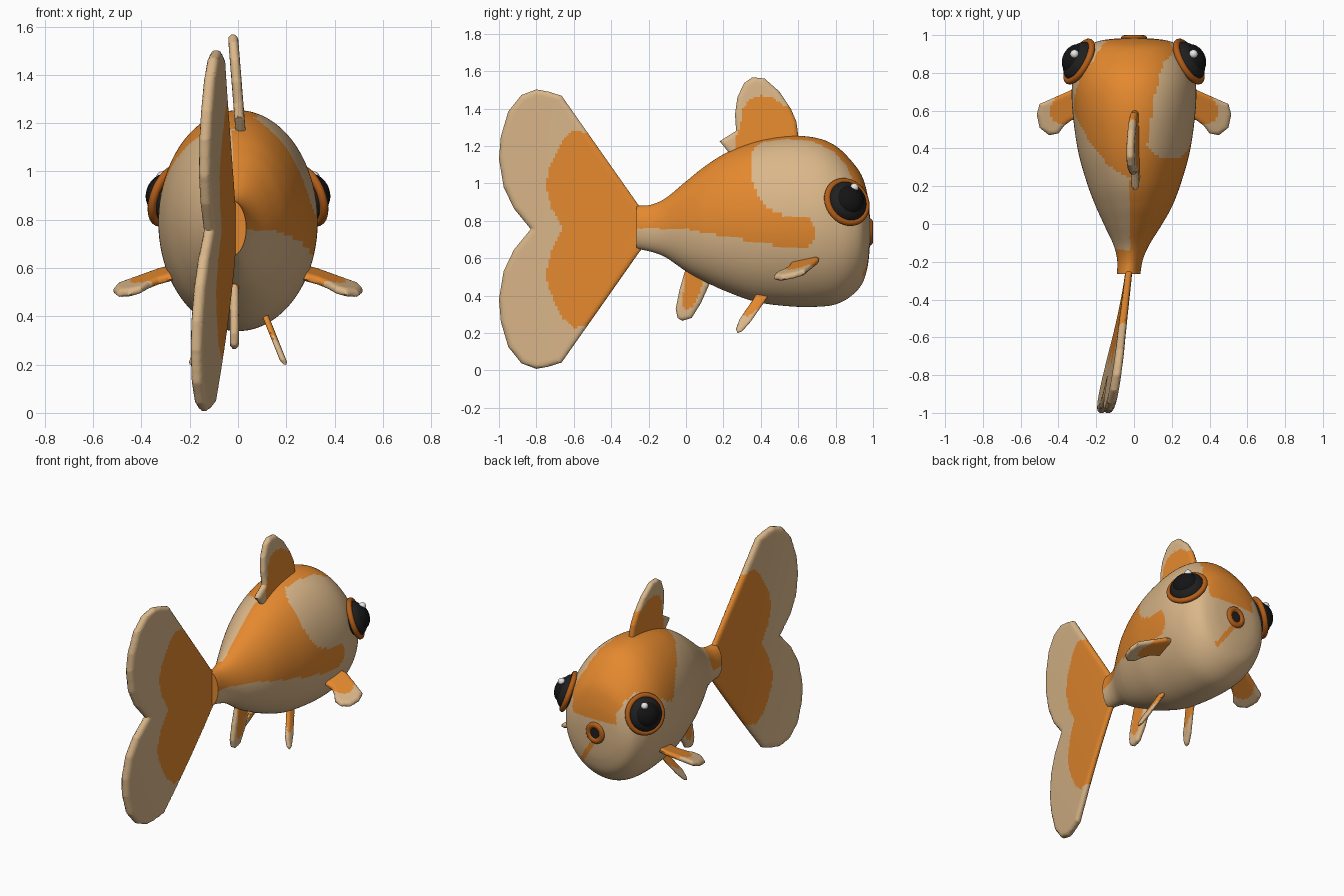
import bpy, bmesh, math
from mathutils import Vector

if "Cube" in bpy.data.objects:
    bpy.data.objects.remove(bpy.data.objects["Cube"])


def mat(name, col):
    m = bpy.data.materials.new(name)
    m.diffuse_color = (*col, 1)
    m.use_nodes = True
    m.node_tree.nodes["Principled BSDF"].inputs["Base Color"].default_value = m.diffuse_color
    return m


CREAM = mat("cream", (0.70, 0.47, 0.25))
ORANGE = mat("orange", (0.78, 0.25, 0.028))
RUST = mat("rust", (0.45, 0.11, 0.009))
BLACK = mat("black", (0.014, 0.014, 0.014))
PUPIL = mat("pupil_black", (0.007, 0.007, 0.007))
WHITE = mat("white", (0.85, 0.85, 0.85))


def inside(p, poly):
    """Point in polygon test."""
    x, y = p
    hit = False
    for (x1, y1), (x2, y2) in zip(poly, poly[1:] + poly[:1]):
        if (y1 > y) != (y2 > y) and x < x1 + (y - y1) * (x2 - x1) / (y2 - y1):
            hit = not hit
    return hit


def seg_dist(p, a, b):
    p, a, b = Vector(p), Vector(a), Vector(b)
    d = b - a
    t = max(0, min(1, (p - a).dot(d) / d.length_squared))
    return (p - a - d * t).length


def build(name, verts, faces, mats, ids, angle=50):
    me = bpy.data.meshes.new(name)
    me.from_pydata(verts, [], faces)
    for m in mats:
        me.materials.append(m)
    me.polygons.foreach_set("material_index", ids)
    bm = bmesh.new()
    bm.from_mesh(me)
    bmesh.ops.recalc_face_normals(bm, faces=bm.faces)
    bm.to_mesh(me)
    bm.free()
    me.shade_smooth()
    me.set_sharp_from_angle(angle=math.radians(angle))
    ob = bpy.data.objects.new(name, me)
    bpy.context.collection.objects.link(ob)
    return ob


def fin(name, outline, orange, half, place, step=0.012):
    """Flat outline cut into a fine grid, thickened with a rounded rim, orange inside a second outline."""
    bm = bmesh.new()
    f = bm.faces.new([bm.verts.new((u, v, 0)) for u, v in outline])
    bmesh.ops.triangulate(bm, faces=[f])
    for ax in (0, 1):
        lo, hi = min(p[ax] for p in outline), max(p[ax] for p in outline)
        n = Vector((1 - ax, ax, 0))
        for i in range(1, int((hi - lo) / step) + 1):
            bmesh.ops.bisect_plane(bm, geom=bm.verts[:] + bm.edges[:] + bm.faces[:],
                                   plane_co=n * (lo + i * step + 0.0003), plane_no=n, dist=1e-5)
    bm.verts.index_update()
    edges = list(zip(outline, outline[1:] + outline[:1]))
    top, bot = [], []
    for v in bm.verts:
        p = v.co.xy
        d = min(seg_dist(p, a, b) for a, b in edges)
        k = 1 - min(d / (half * 1.2), 1)
        h = half * (0.35 + 0.65 * math.sqrt(1 - k * k))
        top.append(place(p.x, p.y, h))
        bot.append(place(p.x, p.y, -h))
    N = len(top)
    faces, ids = [], []
    for f in bm.faces:
        idx = [v.index for v in f.verts]
        col = int(inside(f.calc_center_median().xy, orange))
        faces += [idx, [i + N for i in reversed(idx)]]
        ids += [col, col]
    for e in bm.edges:
        if e.is_boundary:
            a, b = e.verts[0].index, e.verts[1].index
            faces.append([a, b, b + N, a + N])
            ids.append(int(inside(((e.verts[0].co + e.verts[1].co) / 2).xy, orange)))
    bm.free()
    return build(name, top + bot, faces, [CREAM, ORANGE], ids)


# Body: rows of y, bottom z, top z, half width
ROWS = [(-.265, .65, .88, .062), (-.19, .635, .885, .068), (-.11, .605, .92, .095), (0, .53, 1.01, .155),
        (.1, .475, 1.09, .205), (.22, .42, 1.165, .25), (.38, .365, 1.225, .295), (.56, .342, 1.253, .322),
        (.7, .34, 1.242, .33), (.8, .353, 1.2, .318), (.88, .395, 1.125, .293), (.94, .46, 1.04, .25),
        (.97, .55, .94, .18), (.982, .65, .84, .09), (.985, .745, .745, 0.0005)]


def spline(rows, sub):
    out = []
    for i in range(len(rows) - 1):
        p = [Vector(rows[max(0, min(len(rows) - 1, i + k))]) for k in (-1, 0, 1, 2)]
        for s in range(sub):
            t = s / sub
            out.append(p[1] + t * (p[2] - p[0]) / 2 + t * t * (p[0] - 2.5 * p[1] + 2 * p[2] - p[3] / 2)
                       + t ** 3 * (1.5 * (p[1] - p[2]) + (p[3] - p[0]) / 2))
    return out + [Vector(rows[-1])]


# Painted patches seen from the side (y, z), different on each flank
RIGHT = [(-.3, .76), (0, .755), (.3, .70), (.55, .655), (.64, .65), (.685, .69), (.69, .76), (.66, .81),
         (.6, .825), (.5, .835), (.42, .88), (.36, .98), (.345, 1.1), (.36, 1.19), (.42, 1.222), (.55, 1.234),
         (.68, 1.224), (.79, 1.17), (.86, 1.09), (.9, 1.0), (.95, .9), (.965, .83), (1.1, .83), (1.1, 1.4), (-.3, 1.4)]
LEFT = [(.22, 1.19), (.37, 1.13), (.5, 1.03), (.56, .94), (.61, .9), (.66, .92), (.75, .98), (.86, 1.03),
        (.93, .98), (.965, .9), (.972, .83), (1.1, .83), (1.1, 1.4), (.2, 1.4)]
STUMP = [(-.3, .75), (-.16, .75), (-.13, .82), (-.15, 1), (-.3, 1)]


def body_color(c):
    p = (c.y, c.z)
    if c.y > .8 and seg_dist((c.x, c.z), (.025, .66), (.12, .52)) < .016:  # streak under mouth
        return 1
    if c.x > -.02:
        return int(inside(p, RIGHT))
    return int(inside(p, LEFT) or inside(p, STUMP))


SEG = 120
rings = spline(ROWS, 11)
verts, faces, ids = [], [], []
for y, zb, zt, w in rings:
    cx = -.028 * min(1, max(0, (.1 - y) / .36)) ** 1.3
    for k in range(SEG):
        a = 2 * math.pi * k / SEG
        verts.append(Vector((cx + w * math.cos(a), y, (zb + zt) / 2 + (zt - zb) / 2 * math.sin(a))))
for r in range(len(rings) - 1):
    for k in range(SEG):
        q = [r * SEG + k, r * SEG + (k + 1) % SEG, (r + 1) * SEG + (k + 1) % SEG, (r + 1) * SEG + k]
        faces.append(q)
        ids.append(body_color(sum((verts[i] for i in q), Vector()) / 4))
faces += [list(range(SEG)), list(range(len(verts) - SEG, len(verts)))]
ids += [1, 1]
build("body", verts, faces, [CREAM, ORANGE], ids)


# Tail fin, swept to one side; upper half mirrored to the lower half
def mirrored(half, zc=.755):
    return half + [(y, 2 * zc - z) for y, z in reversed(half) if abs(z - zc) > 1e-4]


def tail_place(y, z, h):
    t = max(0, (-.22 - y) / .78)
    return (-.025 - .13 * t ** 1.2 + .045 * (z - .755) * t + h * (.75 + .35 * t), y, z)


TAIL = mirrored([(-.22, .84), (-.255, .885), (-.665, 1.468), (-.735, 1.49), (-.80, 1.502), (-.88, 1.472),
                 (-.95, 1.385), (-.99, 1.25), (-1.0, 1.13), (-.975, .98), (-.92, .865), (-.83, .755)])
TAIL_ORANGE = mirrored([(-.1, 1.2), (-.5, 1.3), (-.53, 1.27), (-.6, 1.285), (-.66, 1.23), (-.7, 1.15),
                        (-.74, 1.06), (-.745, .97), (-.72, .87), (-.66, .755)])
fin("tail_fin", TAIL, TAIL_ORANGE, .024, tail_place)

# Dorsal fin
fin("dorsal_fin", [(.24, 1.15), (.18, 1.225), (.268, 1.28), (.262, 1.37), (.275, 1.46), (.31, 1.535), (.355, 1.567),
                   (.42, 1.56), (.5, 1.49), (.56, 1.4), (.59, 1.33), (.605, 1.22), (.45, 1.18)],
    [(.25, 1.1), (.265, 1.24), (.29, 1.31), (.305, 1.4), (.34, 1.45), (.4, 1.47), (.46, 1.46), (.52, 1.42),
     (.56, 1.41), (.7, 1.3), (.6, 1.1)],
    .021, lambda y, z, h: (.004 - .08 * (z - 1.25) + h, y, z))

# Anal fin
fin("anal_fin", [(.0, .55), (-.035, .43), (-.055, .33), (-.045, .28), (-.02, .265), (.03, .28), (.08, .36),
                 (.125, .46), (.1, .53)],
    [(0, .6), (-.012, .42), (-.02, .35), (.0, .325), (.035, .34), (.075, .42), (.13, .6)],
    .019, lambda y, z, h: (-.015 + h, y, z))

for s, side in ((1, "right"), (-1, "left")):
    # Paired side and belly fins
    fin(side + "_pectoral_fin", [(.24, .71), (.33, .71), (.5, .635), (.515, .58), (.5, .51), (.45, .47), (.4, .48),
                                 (.37, .52), (.33, .55), (.24, .56)],
        [(.2, .73), (.34, .73), (.42, .665), (.45, .6), (.435, .55), (.39, .53), (.36, .53), (.2, .5)],
        .018, lambda x, y, h: (s * x, y, .563 - .25 * (x - .31) + .25 * (y - .6) + h))
    fin(side + "_pelvic_fin", [(.39, .44), (.36, .38), (.285, .27), (.268, .22), (.275, .2), (.3, .21), (.345, .26),
                               (.435, .39), (.45, .44)],
        [(.36, .5), (.345, .38), (.31, .3), (.33, .29), (.37, .32), (.5, .42), (.5, .5)],
        .015, lambda y, z, h: (s * (.118 + .4 * (.39 - z) + h), y, z - .2 * h), .008)

    # Bulging eye: ball, rim, pupil dome and highlight
    n = Vector((s * .82, .46, .33)).normalized()
    c = Vector((s * .29, .86, .90))
    rot = n.to_track_quat('Z', 'Y').to_euler()

    def ball(name, loc, r, flat, m):
        bpy.ops.mesh.primitive_uv_sphere_add(segments=32, ring_count=20, radius=r, location=loc, rotation=rot)
        ob = bpy.context.object
        ob.name = side + name
        ob.scale = (1, 1, flat)
        ob.data.materials.append(m)
        ob.data.shade_smooth()

    ball("_eyeball", c, .112, .62, BLACK)
    ball("_pupil", c + n * .035, .08, .68, PUPIL)
    ball("_eye_highlight", Vector((s * .315, .9, .977)), .023, 1, WHITE)
    bpy.ops.mesh.primitive_torus_add(major_radius=.117, minor_radius=.018, major_segments=40, minor_segments=12,
                                     location=c, rotation=rot)
    rim = bpy.context.object
    rim.name = side + "_eye_rim"
    rim.data.materials.append(RUST)
    rim.data.shade_smooth()

# Mouth ring with a dark opening
bpy.ops.mesh.primitive_torus_add(major_radius=.05, minor_radius=.02, major_segments=32, minor_segments=12,
                                 location=(0, .98, .74), rotation=(math.pi / 2, 0, 0))
lips = bpy.context.object
lips.name = "lips"
lips.scale = (1, 1.05, 1)
lips.data.materials.append(RUST)
lips.data.shade_smooth()
bpy.ops.mesh.primitive_cylinder_add(vertices=32, radius=.045, depth=.008, location=(0, .986, .74),
                                    rotation=(math.pi / 2, 0, 0))
opening = bpy.context.object
opening.name = "mouth_opening"
opening.data.materials.append(BLACK)
